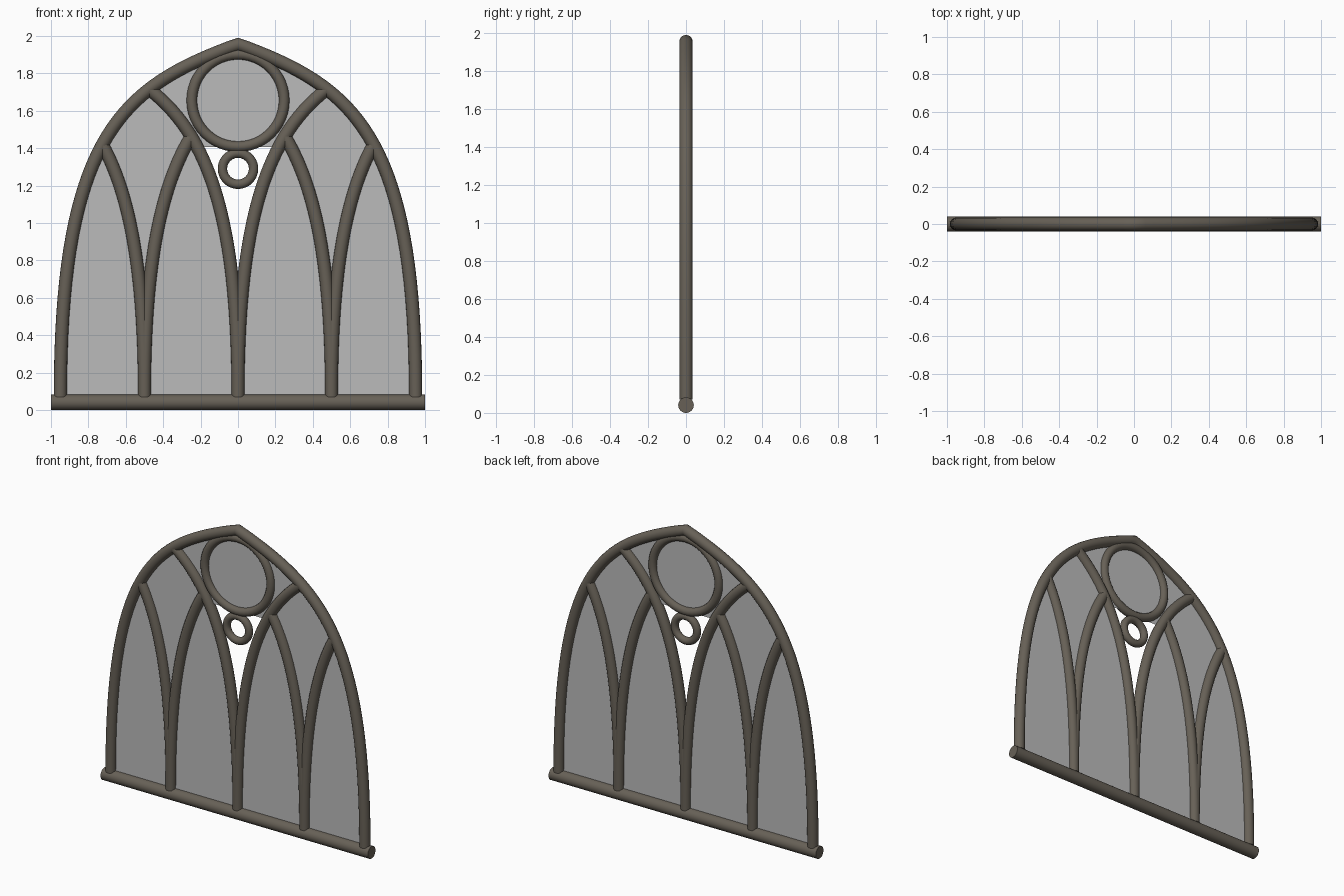
import bpy, math

if "Cube" in bpy.data.objects:
    bpy.data.objects.remove(bpy.data.objects["Cube"])


def material(name, rgba):
    m = bpy.data.materials.new(name)
    m.diffuse_color = rgba
    m.use_nodes = True
    m.node_tree.nodes["Principled BSDF"].inputs["Base Color"].default_value = m.diffuse_color
    return m


STONE = material("brown_grey_stone", (0.135, 0.118, 0.094, 1))
GLASS = material("grey_glass", (0.5, 0.5, 0.5, 0.7))
HALF = 0.95


def rib(s):
    """Shared rib profile: sideways offset and height (cubic curve)."""
    t = 1 - s
    d = 3 * s * s * t * 0.35 + s ** 3 * HALF
    z = 0.07 * t ** 3 + 3 * s * t * t * 1.49 + 3 * s * s * t * 1.735 + 1.955 * s ** 3
    return d, z


def param_at(limit):
    """Curve parameter where the sideways offset reaches the limit."""
    lo, hi = 0.0, 1.0
    for _ in range(40):
        mid = (lo + hi) / 2
        if rib(mid)[0] < limit:
            lo = mid
        else:
            hi = mid
    return lo


def finish(ob, mat):
    ob.data.materials.append(mat)
    bpy.ops.object.select_all(action='DESELECT')
    ob.select_set(True)
    bpy.context.view_layer.objects.active = ob


def tube(name, points, radius):
    cu = bpy.data.curves.new(name, 'CURVE')
    cu.dimensions = '3D'
    cu.bevel_depth = radius
    cu.bevel_resolution = 6
    cu.use_fill_caps = True
    sp = cu.splines.new('POLY')
    sp.points.add(len(points) - 1)
    for p, (x, z) in zip(sp.points, points):
        p.co = (x, 0, z, 1)
    ob = bpy.data.objects.new(name, cu)
    bpy.context.collection.objects.link(ob)
    finish(ob, STONE)
    bpy.ops.object.convert(target='MESH')
    bpy.ops.object.shade_smooth_by_angle(angle=math.radians(40))


def rib_points(x0, side, limit, n=28):
    end = param_at(limit)
    return [(x0 + side * rib(end * i / n)[0], rib(end * i / n)[1]) for i in range(n + 1)]


# Pointed outer arch
left = rib_points(-HALF, 1, HALF, 36)
tube("outer_arch", left + [(-x, z) for x, z in reversed(left[:-1])], 0.035)

# Crossing tracery ribs, each a trimmed copy of the arch profile
for side, label in ((-1, "left"), (1, "right")):
    tube(f"centre_rib_{label}", rib_points(0, side, 0.475), 0.034)
    tube(f"outward_rib_{label}", rib_points(side * 0.5, side, 0.225), 0.034)
    tube(f"inward_rib_{label}", rib_points(side * 0.5, -side, 0.25), 0.034)

# Sill bar
bpy.ops.mesh.primitive_cylinder_add(vertices=32, radius=0.041, depth=2,
                                    location=(0, 0, 0.041),
                                    rotation=(0, math.pi / 2, 0))
sill = bpy.context.object
sill.name = "sill_bar"
finish(sill, STONE)
bpy.ops.object.shade_smooth_by_angle(angle=math.radians(40))

# Large and small rings
for name, z, major, minor in (("large_ring", 1.655, 0.247, 0.028),
                              ("small_ring", 1.29, 0.083, 0.025)):
    bpy.ops.mesh.primitive_torus_add(major_segments=48, minor_segments=14,
                                     major_radius=major, minor_radius=minor,
                                     location=(0, 0, z), rotation=(math.pi / 2, 0, 0))
    ring = bpy.context.object
    ring.name = name
    finish(ring, STONE)
    bpy.ops.object.shade_smooth()

# Glass sheet: rows between the arch and the open wedge under the large ring
rows = [rib(i / 60) for i in range(61)]
verts, faces = [], []
for (d0, z0), (d1, z1) in zip(rows, rows[1:]):
    wedge = z1 < 1.42
    a, b = (d0, d1) if wedge else (0, 0)
    for s in (-1, 1):
        k = len(verts)
        verts += [(s * a, 0, z0), (s * (HALF - d0), 0, z0),
                  (s * (HALF - d1), 0, z1), (s * b, 0, z1)]
        face = (k, k + 1, k + 2, k + 3)
        faces.append(face if s > 0 else face[::-1])
me = bpy.data.meshes.new("glass_pane")
me.from_pydata(verts, [], faces)
pane = bpy.data.objects.new("glass_pane", me)
bpy.context.collection.objects.link(pane)
finish(pane, GLASS)
